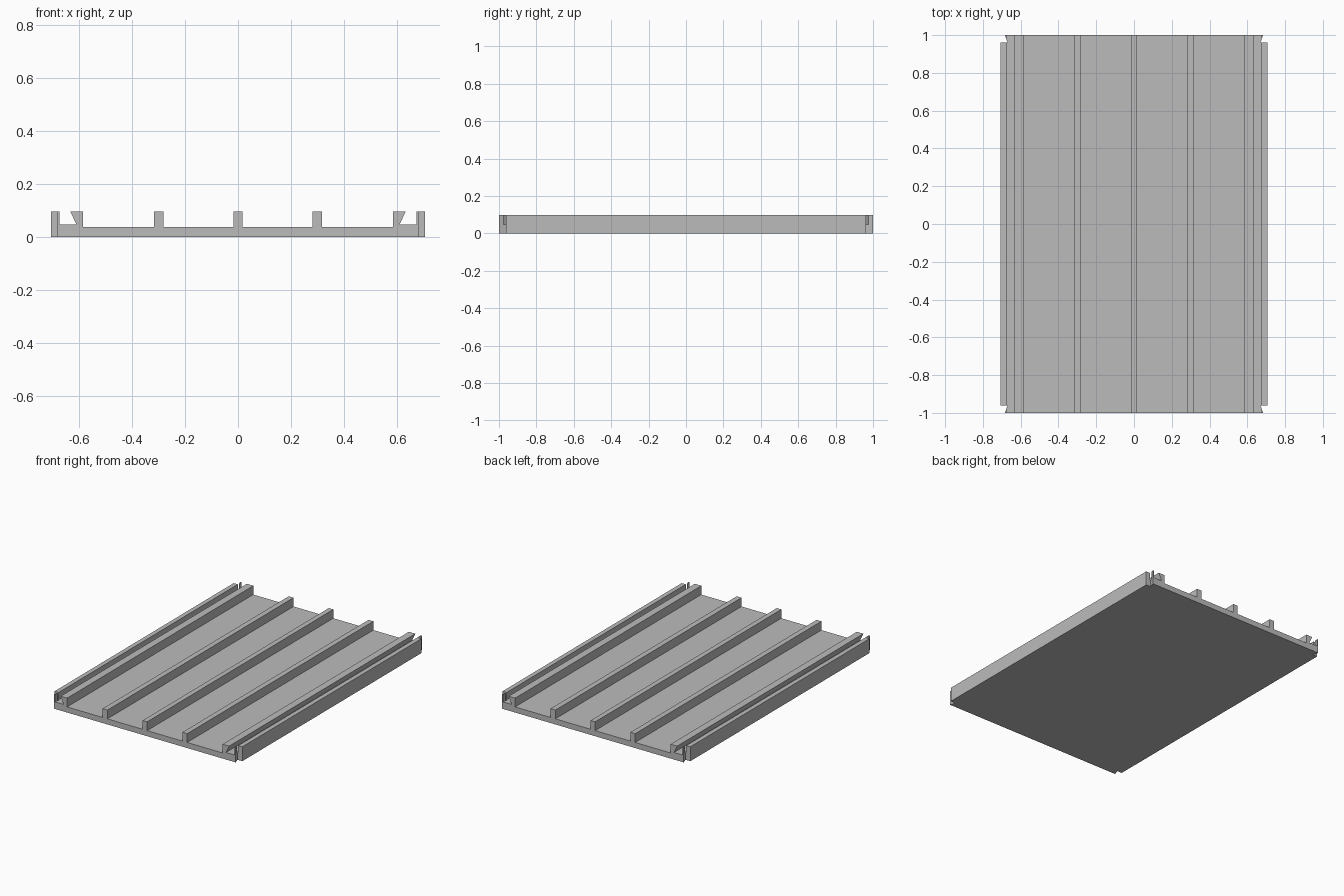
import bpy
import bmesh

if "Cube" in bpy.data.objects:
    bpy.data.objects.remove(bpy.data.objects["Cube"], do_unlink=True)

TOP, FLOOR, DECK = 0.098, 0.048, 0.038
HALF_W, WALL_IN = 0.706, 0.675

grey = bpy.data.materials.new("plain grey")
grey.use_nodes = True
colour = (0.5, 0.5, 0.5, 1)
grey.diffuse_color = colour
grey.node_tree.nodes["Principled BSDF"].inputs["Base Color"].default_value = colour


def extrude(name, points, offset):
    """Close a planar outline and extrude it into a solid."""
    bm = bmesh.new()
    face = bm.faces.new([bm.verts.new(p) for p in points])
    ext = bmesh.ops.extrude_face_region(bm, geom=[face])
    verts = [v for v in ext["geom"] if isinstance(v, bmesh.types.BMVert)]
    bmesh.ops.translate(bm, verts=verts, vec=offset)
    bmesh.ops.recalc_face_normals(bm, faces=bm.faces)
    mesh = bpy.data.meshes.new(name)
    bm.to_mesh(mesh)
    bm.free()
    mesh.materials.append(grey)
    obj = bpy.data.objects.new(name, mesh)
    bpy.context.collection.objects.link(obj)
    return obj


# Half section: centre rib, side rib, undercut hook rib, groove, outer wall
half = [
    (0.017, TOP), (0.017, DECK),
    (0.282, DECK), (0.282, TOP), (0.318, TOP), (0.318, DECK),
    (0.585, DECK), (0.585, TOP), (0.634, TOP), (0.61, FLOOR),
    (WALL_IN, FLOOR), (WALL_IN, TOP), (HALF_W, TOP), (HALF_W, 0),
]
section = half + [(-x, z) for x, z in reversed(half)]
panel = extrude("ribbed_panel", [(x, -1, z) for x, z in section], (0, 2, 0))

# Tapered notches at the four corners, leaving a thin lip at each end
notch = [(0.683, 1), (0.67, 0.962), (0.8, 0.962), (0.8, 1.1), (0.7172, 1.1)]
for sx in (-1, 1):
    for sy in (-1, 1):
        cutter = extrude("corner_notch", [(sx * x, sy * y, -0.1) for x, y in notch],
                         (0, 0, 0.4))
        cutter.hide_render = True
        mod = panel.modifiers.new("notch", "BOOLEAN")
        mod.operation = "DIFFERENCE"
        mod.solver = "EXACT"
        mod.object = cutter
        bpy.context.view_layer.objects.active = panel
        bpy.ops.object.modifier_apply(modifier=mod.name)
        bpy.data.objects.remove(cutter, do_unlink=True)
